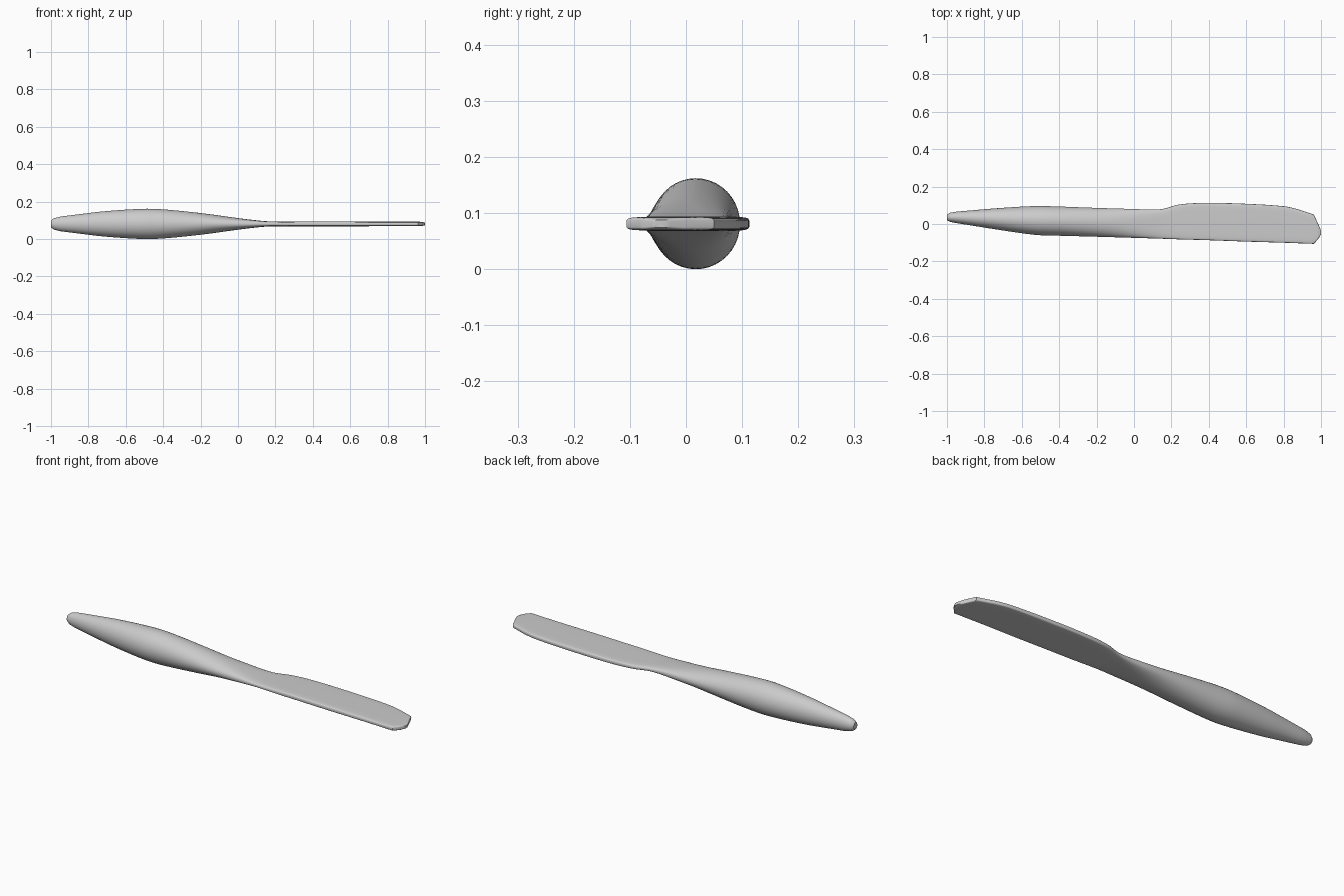
import bpy
import bmesh
import math
from mathutils import Vector

SIDES = 40
STEPS = 5
MID_HEIGHT = 0.081

# Stations along the tool: x, front edge y, back edge y, half thickness
STATIONS = [
    (-1.0, 0.02, 0.05, 0.018),
    (-0.985, 0.012, 0.06, 0.03),
    (-0.95, 0.005, 0.066, 0.039),
    (-0.75, -0.027, 0.083, 0.064),
    (-0.53, -0.058, 0.096, 0.08),
    (-0.42, -0.062, 0.094, 0.079),
    (-0.2, -0.068, 0.086, 0.058),
    (0.0, -0.074, 0.08, 0.031),
    (0.1, -0.077, 0.077, 0.019),
    (0.16, -0.079, 0.082, 0.014),
    (0.24, -0.082, 0.104, 0.013),
    (0.38, -0.086, 0.113, 0.013),
    (0.6, -0.094, 0.108, 0.013),
    (0.8, -0.1, 0.095, 0.012),
    (0.88, -0.103, 0.078, 0.012),
    (0.962, -0.106, 0.05, 0.012),
    (0.985, -0.08, 0.0, 0.011),
    (1.0, -0.055, -0.035, 0.007),
]


def spline(a, b, c, d, t):
    """Smooth blend between stations b and c, with slopes taken along x."""
    span = c[0] - b[0]
    x = b[0] + span * t
    result = [x]
    for i in range(1, len(b)):
        start = (c[i] - a[i]) / (c[0] - a[0]) * span
        end = (d[i] - b[i]) / (d[0] - b[0]) * span
        ease = t * t * (3 - 2 * t)
        result.append(b[i] * (1 - ease) + c[i] * ease
                      + start * t * (1 - t) ** 2 - end * t * t * (1 - t))
    return result


def refine(stations):
    """Insert smooth intermediate stations, keeping the ends crisp."""
    rows = []
    last = len(stations) - 1
    for i in range(last):
        b, c = stations[i], stations[i + 1]
        a = stations[max(i - 1, 0)]
        d = stations[min(i + 2, last)]
        crisp = b[0] < -0.9 or b[0] > 0.85
        for step in range(STEPS):
            t = step / STEPS
            if crisp:
                rows.append([p + (q - p) * t for p, q in zip(b, c)])
            else:
                rows.append(spline(a, b, c, d, t))
    rows.append(list(stations[last]))
    return rows


def signed_power(value, power):
    return math.copysign(abs(value) ** power, value)


def section(bm, x, front, back, half):
    """Round section on the handle, flat with rounded edges on the blade."""
    flat = min(max((x + 0.1) / 0.4, 0), 1)
    power = 1 - 0.65 * flat
    ring = []
    for k in range(SIDES):
        angle = math.tau * k / SIDES
        y = (front + back) / 2 + (back - front) / 2 * signed_power(math.cos(angle), power)
        z = MID_HEIGHT + half * signed_power(math.sin(angle), power)
        ring.append(bm.verts.new(Vector((x, y, z))))
    return ring


cube = bpy.data.objects.get("Cube")
if cube:
    bpy.data.objects.remove(cube, do_unlink=True)

# Single grey material
grey = bpy.data.materials.new("light_grey")
grey.use_nodes = True
colour = (0.6, 0.6, 0.6, 1)
grey.diffuse_color = colour
grey.node_tree.nodes["Principled BSDF"].inputs["Base Color"].default_value = colour

# Handle and blade lofted as one continuous body
bm = bmesh.new()
rings = [section(bm, *row) for row in refine(STATIONS)]
for first, second in zip(rings, rings[1:]):
    for k in range(SIDES):
        n = (k + 1) % SIDES
        bm.faces.new((first[k], first[n], second[n], second[k]))
bm.faces.new(rings[0])
bm.faces.new(rings[-1])
bmesh.ops.recalc_face_normals(bm, faces=bm.faces)

mesh = bpy.data.meshes.new("handle_and_blade")
bm.to_mesh(mesh)
bm.free()
mesh.materials.append(grey)
body = bpy.data.objects.new("handle_and_blade", mesh)
bpy.context.collection.objects.link(body)

# Smooth surfaces with sharp end edges
bpy.ops.object.select_all(action="DESELECT")
body.select_set(True)
bpy.context.view_layer.objects.active = body
bpy.ops.object.shade_smooth_by_angle(angle=math.radians(40))
